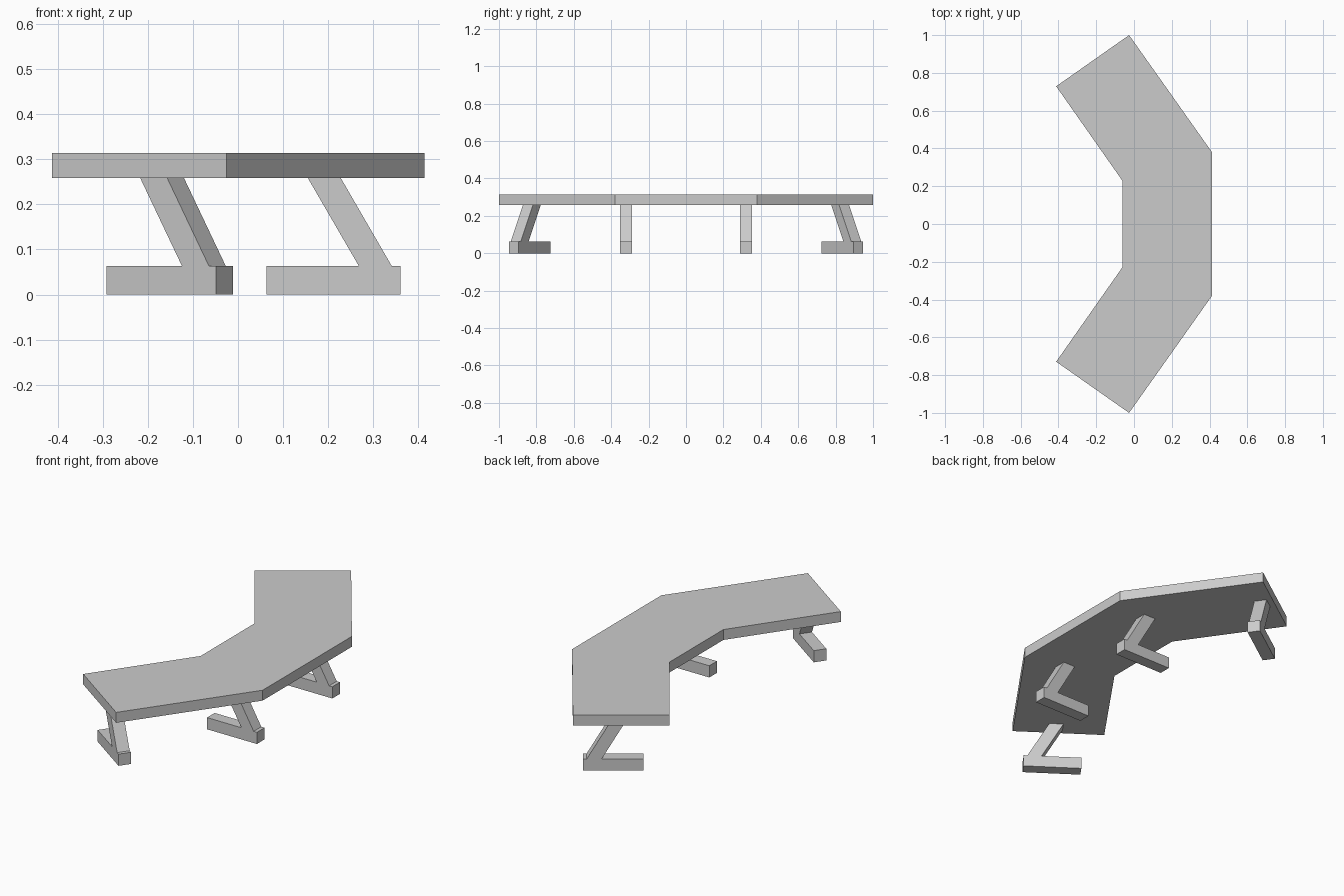
import bpy
import bmesh
from math import radians
from mathutils import Matrix, Vector

if "Cube" in bpy.data.objects:
    bpy.data.objects.remove(bpy.data.objects["Cube"])


def prism(name, points, depth, matrix):
    """Extrude a closed 2D outline by depth along its local z, then place it."""
    bm = bmesh.new()
    face = bm.faces.new([bm.verts.new((x, y, 0)) for x, y in points])
    ext = bmesh.ops.extrude_face_region(bm, geom=[face])
    verts = [g for g in ext["geom"] if isinstance(g, bmesh.types.BMVert)]
    bmesh.ops.translate(bm, vec=(0, 0, depth), verts=verts)
    bmesh.ops.transform(bm, matrix=matrix, verts=bm.verts)
    bmesh.ops.recalc_face_normals(bm, faces=bm.faces)
    mesh = bpy.data.meshes.new(name)
    bm.to_mesh(mesh)
    bm.free()
    obj = bpy.data.objects.new(name, mesh)
    bpy.context.collection.objects.link(obj)
    return obj


# Angled bench seat: half outline mirrored across y = 0
half = [(-0.062, 0.23), (-0.412, 0.729), (-0.026, 1.0), (0.413, 0.38)]
outline = half + [(x, -y) for x, y in reversed(half)]
prism("seat", outline, 0.056, Matrix.Translation((0, 0, 0.258)))

# Leg side profile: flat foot with a slanted strut, outer end at u = 0
profile = [(0, 0), (-0.297, 0), (-0.297, 0.063), (-0.092, 0.063),
           (-0.205, 0.258), (-0.132, 0.258), (-0.019, 0.063), (0, 0.063)]
WIDTH = 0.065
upright = Matrix.Rotation(radians(90), 4, "X") @ Matrix.Translation((0, 0, -WIDTH / 2))

# Two middle legs and two turned end legs, one of each per side
for side, label in ((-1, "front"), (1, "back")):
    for kind, x, y, turn in (("middle", 0.36, 0.321, 0), ("end", -0.03, 0.921, 35)):
        place = Matrix.Translation((x, side * y, 0)) @ Matrix.Rotation(radians(side * turn), 4, "Z")
        prism(f"{label}_{kind}_leg", profile, WIDTH, place @ upright)
